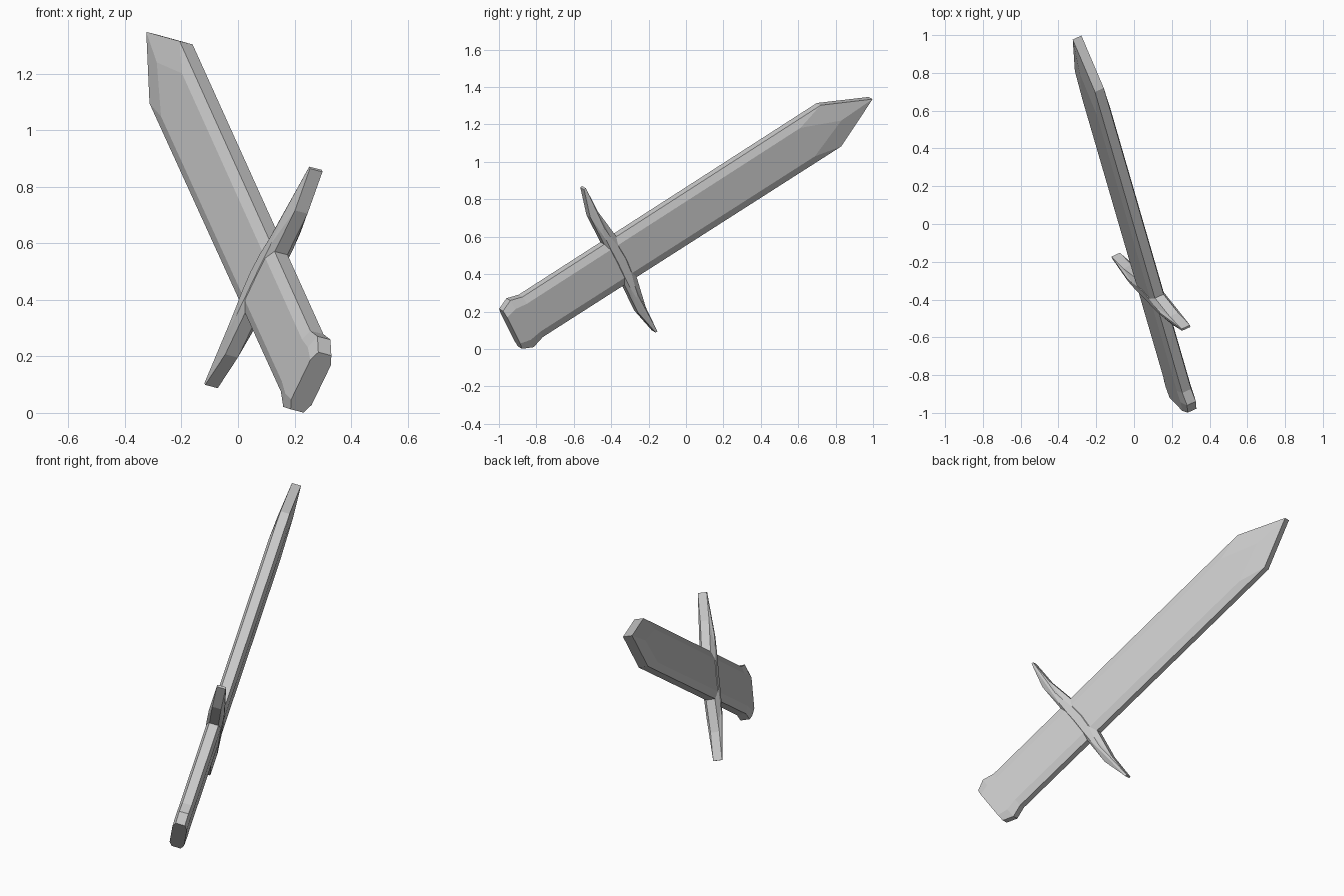
import bpy, bmesh
from mathutils import Matrix, Vector

if "Cube" in bpy.data.objects:
    bpy.data.objects.remove(bpy.data.objects["Cube"])

# Sword frame: u along the blade, w across it, n through its thickness
u = Vector((-0.2377, 0.8177, 0.524)).normalized()
w = Vector((0.396, -0.406, 0.823))
w = (w - u * w.dot(u)).normalized()
n = u.cross(w)
origin = w * 0.576 - n * 0.174
FRAME = Matrix.Translation(origin) @ Matrix((u, w, n)).transposed().to_4x4()


def bevelled_plate(name, outer, inner, edge, thick):
    """Plate with a rim outline at +-edge and a raised inner outline at +-thick."""
    bm = bmesh.new()
    loops = [[bm.verts.new((a, b, c)) for a, b in pts]
             for pts, c in ((inner, -thick), (outer, -edge), (outer, edge), (inner, thick))]
    count = len(outer)
    for lo, hi in zip(loops, loops[1:]):
        for i in range(count):
            j = (i + 1) % count
            bm.faces.new((lo[i], lo[j], hi[j], hi[i]))
    bm.faces.new(loops[0][::-1])
    bm.faces.new(loops[-1])
    bmesh.ops.recalc_face_normals(bm, faces=bm.faces)
    mesh = bpy.data.meshes.new(name)
    bm.to_mesh(mesh)
    bm.free()
    obj = bpy.data.objects.new(name, mesh)
    bpy.context.collection.objects.link(obj)
    obj.matrix_world = FRAME
    return obj


def mirrored(half):
    """Close a half outline by mirroring it across the sword's centre line."""
    return half + [(a, -b) for a, b in reversed(half) if b > 0]


# Blade, grip and flared pommel in one piece
bevelled_plate(
    "blade_and_grip",
    mirrored([(-0.772, 0.123), (-0.71, 0.152), (-0.64, 0.131), (1.31, 0.134), (1.582, 0)]),
    mirrored([(-0.772, 0.085), (-0.71, 0.10), (-0.64, 0.09), (1.15, 0.093), (1.37, 0)]),
    0.026, 0.041)


def guard_outline(front, back):
    """Join the blade-side and grip-side edges, mirrored to both arms."""
    return (front + back[::-1]
            + [(a, -b) for a, b in back[1:]]
            + [(a, -b) for a, b in front[:0:-1]])


# Cross guard with swept, tapering arms
bevelled_plate(
    "cross_guard",
    guard_outline([(-0.02, 0), (-0.026, 0.13), (-0.056, 0.31), (-0.058, 0.467)],
                  [(-0.105, 0), (-0.106, 0.13), (-0.108, 0.31), (-0.07, 0.466)]),
    guard_outline([(-0.04, 0), (-0.046, 0.08), (-0.06, 0.15), (-0.07, 0.22)],
                  [(-0.088, 0), (-0.09, 0.08), (-0.09, 0.15), (-0.085, 0.22)]),
    0.025, 0.044)
